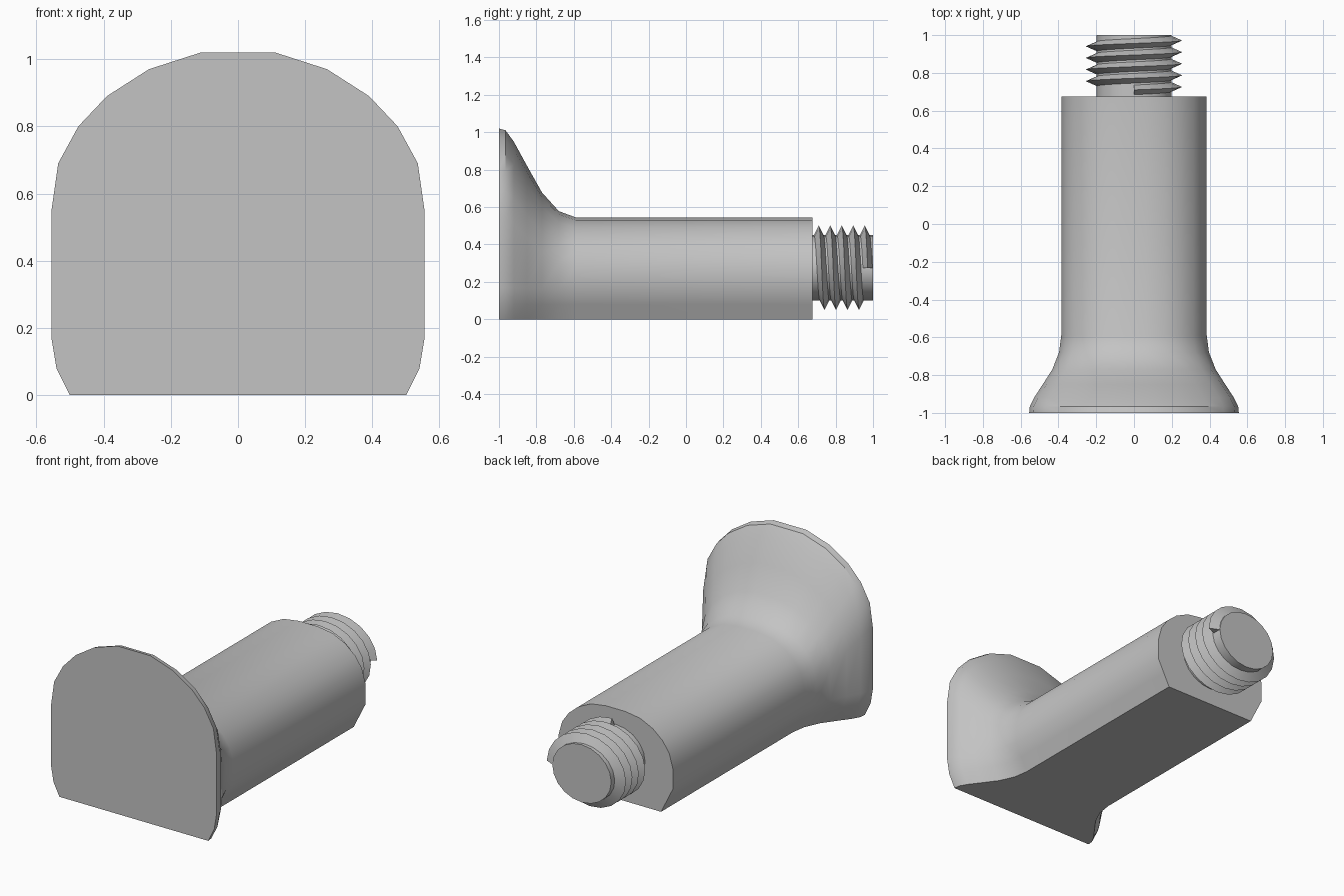
import bpy
import bmesh
import math

cube = bpy.data.objects.get("Cube")
if cube:
    bpy.data.objects.remove(cube, do_unlink=True)

GREY = (0.55, 0.55, 0.55, 1.0)
mat = bpy.data.materials.new("plain grey")
mat.use_nodes = True
mat.diffuse_color = GREY
mat.node_tree.nodes["Principled BSDF"].inputs["Base Color"].default_value = GREY


def finish(bm, name, angle):
    bmesh.ops.recalc_face_normals(bm, faces=bm.faces)
    mesh = bpy.data.meshes.new(name)
    bm.to_mesh(mesh)
    bm.free()
    mesh.materials.append(mat)
    obj = bpy.data.objects.new(name, mesh)
    bpy.context.collection.objects.link(obj)
    bpy.ops.object.select_all(action="DESELECT")
    obj.select_set(True)
    bpy.context.view_layer.objects.active = obj
    bpy.ops.object.shade_smooth_by_angle(angle=math.radians(angle))
    return obj


def loft(bm, rings):
    """Skin closed rings of points and cap both ends."""
    loops = [[bm.verts.new(p) for p in ring] for ring in rings]
    for a, b in zip(loops, loops[1:]):
        for i in range(len(a)):
            j = (i + 1) % len(a)
            bm.faces.new((a[i], a[j], b[j], b[i]))
    bm.faces.new(loops[0])
    bm.faces.new(loops[-1])


# Half sections (x, z) from the flat underside up to the top
plate = [(0.50, 0), (0.54, 0.08), (0.555, 0.17), (0.555, 0.55), (0.535, 0.69),
         (0.475, 0.80), (0.39, 0.89), (0.265, 0.97), (0.11, 1.02)]
shaft = [(0.305, 0), (0.345, 0.08), (0.385, 0.16), (0.385, 0.28), (0.36, 0.37),
         (0.315, 0.435), (0.25, 0.49), (0.165, 0.53), (0.065, 0.545)]


def section(y, t):
    half = [(s[0] + (p[0] - s[0]) * t, s[1] + (p[1] - s[1]) * t)
            for p, s in zip(plate, shaft)]
    return [(x, y, z) for x, z in half] + [(-x, y, z) for x, z in reversed(half)]


# Shaft flaring out to the flat front plate: (y, amount of flare)
flare = [(-1, 1), (-0.965, 0.98), (-0.92, 0.85), (-0.85, 0.58), (-0.77, 0.28),
         (-0.68, 0.07), (-0.59, 0), (0.675, 0)]
bm = bmesh.new()
loft(bm, [section(y, t) for y, t in flare])
finish(bm, "flared_shaft", 35)

# Slightly oval threaded stud at the back
SIDES, PITCH, AXIS_Z = 20, 0.0615, 0.275


def stud_point(radius, angle, y):
    return (1.13 * radius * math.sin(angle), y, AXIS_Z + radius * math.cos(angle))


bm = bmesh.new()
loft(bm, [[stud_point(0.175, math.tau * i / SIDES, y) for i in range(SIDES)]
          for y in (0.66, 1.0)])
finish(bm, "stud_core", 30)

# Right-handed V ridge wound round the stud
bm = bmesh.new()
rings = []
for k in range(int(4.25 * SIDES) + 1):
    a = math.tau * k / SIDES
    y = 0.71 + PITCH * k / SIDES
    rings.append([stud_point(0.172, a, y - 0.027),
                  stud_point(0.226, a, y),
                  stud_point(0.172, a, y + 0.027)])
loft(bm, rings)
finish(bm, "stud_thread", 30)
